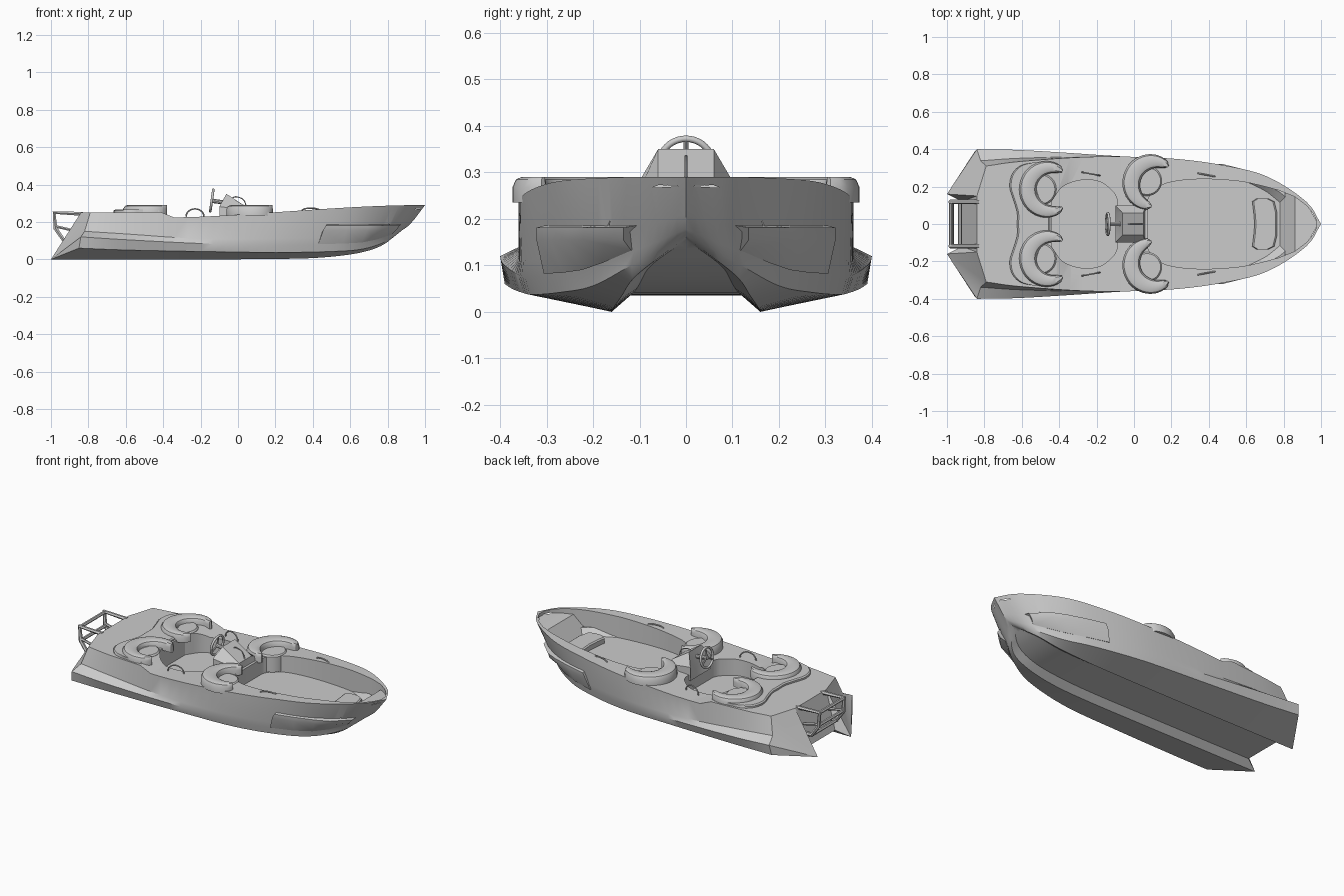
import bpy, bmesh, math
from mathutils import Vector

if "Cube" in bpy.data.objects:
    bpy.data.objects.remove(bpy.data.objects["Cube"])


def spline(keys, n=6):
    """Catmull-Rom points through the keys."""
    k = [Vector(p) for p in keys]
    k = [2 * k[0] - k[1]] + k + [2 * k[-1] - k[-2]]
    out = []
    for a, b, c, d in zip(k, k[1:], k[2:], k[3:]):
        for i in range(n):
            t = i / n
            out.append(0.5 * (2 * b + (c - a) * t + (2 * a - 5 * b + 4 * c - d) * t * t
                              + (3 * b - a - 3 * c + d) * t ** 3))
    return out + [k[-2]]


def smooth(ob, angle=32):
    bpy.ops.object.select_all(action='DESELECT')
    ob.select_set(True)
    bpy.context.view_layer.objects.active = ob
    bpy.ops.object.shade_smooth_by_angle(angle=math.radians(angle))


def loft(name, rings, closed=True, mirror=False, extra=()):
    """Skin a list of equal-length rings, optionally mirrored in y."""
    bm = bmesh.new()
    m = len(rings[0])
    for s in ((1, -1) if mirror else (1,)):
        v = [[bm.verts.new((p[0], p[1] * s, p[2])) for p in r] for r in rings]
        for a, b in zip(v, v[1:]):
            for j in range(m if closed else m - 1):
                k = (j + 1) % m
                bm.faces.new((a[j], a[k], b[k], b[j]))
        if closed:
            bm.faces.new(v[0])
            bm.faces.new(v[-1])
        for f in extra:
            bm.faces.new([v[0][i] for i in f])
    bmesh.ops.remove_doubles(bm, verts=bm.verts, dist=1e-4)
    bmesh.ops.recalc_face_normals(bm, faces=bm.faces)
    me = bpy.data.meshes.new(name)
    bm.to_mesh(me)
    bm.free()
    ob = bpy.data.objects.new(name, me)
    bpy.context.collection.objects.link(ob)
    smooth(ob)
    return ob


def tube(name, pts, r, res=3):
    cu = bpy.data.curves.new(name, 'CURVE')
    cu.dimensions = '3D'
    cu.bevel_depth, cu.bevel_resolution, cu.use_fill_caps = r, res, True
    sp = cu.splines.new('POLY')
    sp.points.add(len(pts) - 1)
    for q, p in zip(sp.points, pts):
        q.co = (*p, 1)
    ob = bpy.data.objects.new(name, cu)
    bpy.context.collection.objects.link(ob)
    bpy.ops.object.select_all(action='DESELECT')
    ob.select_set(True)
    bpy.context.view_layer.objects.active = ob
    bpy.ops.object.convert(target='MESH')
    smooth(bpy.context.object)


# Hull: long lines from stern to bow, twin keels with a tunnel between
tunnel = spline([(-.92, .12, .035), (-.6, .12, .035), (-.2, .12, .035), (.2, .12, .036),
                 (.45, .112, .042), (.63, .1, .06), (.76, .075, .1), (.86, 0, .155)])
keel = spline([(-1, .16, 0), (-.6, .16, 0), (-.2, .16, 0), (.2, .16, .002),
               (.45, .155, .01), (.65, .138, .035), (.78, .105, .08), (.87, 0, .16)])
chine = spline([(-.85, .39, .06), (-.6, .375, .05), (-.2, .355, .042), (.2, .33, .037),
                (.5, .27, .042), (.67, .2, .056), (.8, .118, .1), (.89, 0, .165)])
chine_top = spline([(-.84, .4, .12), (-.6, .395, .105), (-.2, .37, .085), (.2, .34, .075),
                    (.5, .28, .08), (.68, .207, .092), (.82, .112, .13), (.91, 0, .178)])
side = spline([(-.82, .338, .15), (-.6, .352, .136), (-.2, .36, .11), (.2, .345, .11),
               (.5, .29, .12), (.7, .22, .14), (.85, .12, .175), (.94, 0, .21)])
rail = spline([(-.79, .31, .22), (-.6, .335, .22), (-.2, .36, .228), (.2, .35, .252),
               (.5, .31, .272), (.72, .25, .284), (.92, .12, .29), (1, 0, .29)])
for p in rail:                                   # raised aft deck
    p.z += .03 * min(1, max(0, (-.37 - p.x) / .03))
deck = [Vector((p.x - .05 * max(0, 1 - i / 4), min(.15, p.y / 2), p.z)) for i, p in enumerate(rail)]
flat = lambda line: [Vector((p.x, 0, p.z)) for p in line]
lines = [flat(tunnel), tunnel, keel, chine, chine_top, side, rail, deck, flat(deck)]
hull = loft("hull", list(zip(*lines)), closed=False, mirror=True,
            extra=[(0, 1, 7, 8), (1, 2, 7), (2, 3, 4), (2, 4, 5), (2, 5, 6, 7)])


# Cockpit and bow well, cut out of the deck
def cut_well(keys):
    rings = [[(x, y, z), (x, -y, z), (x, -y, .5), (x, y, .5)] for x, y, z in keys]
    cutter = loft("well_cutter", rings)
    cutter.hide_render = True
    mod = hull.modifiers.new("well", 'BOOLEAN')
    mod.operation, mod.solver, mod.object = 'DIFFERENCE', 'EXACT', cutter
    bpy.context.view_layer.objects.active = hull
    bpy.ops.object.modifier_apply(modifier=mod.name)
    bpy.data.objects.remove(cutter)


cut_well(spline([(-.44, .12, .13), (-.38, .2, .13), (-.28, .235, .13), (-.18, .225, .13),
                 (-.11, .17, .13), (-.09, .13, .13)], 4))
cut_well(spline([(.075, .13, .15), (.1, .17, .15), (.18, .22, .15), (.35, .24, .15), (.55, .23, .15),
                 (.68, .205, .15), (.78, .178, .15)], 4)
         + [Vector(p) for p in ((.86, .145, .255), (.92, .1, .265), (.955, .06, .268), (.975, .02, .27))])
smooth(hull)

# Bow side pods: a ledge with an undercut face
loft("side_pods", list(zip(
    [(.475, .295, .188), (.58, .265, .188), (.70, .215, .188), (.78, .17, .188), (.87, .095, .188)],
    [(.47, .322, .181), (.58, .294, .181), (.70, .256, .181), (.775, .222, .181), (.865, .135, .181)],
    [(.455, .322, .155), (.58, .292, .155), (.69, .256, .155), (.765, .22, .155), (.845, .135, .155)],
    [(.43, .306, .082), (.56, .266, .084), (.66, .224, .09), (.74, .178, .106), (.82, .118, .132)],
    [(.43, .25, .1), (.56, .2, .1), (.66, .17, .12), (.74, .12, .13), (.8, .08, .15)])), mirror=True)


# Seats: crescent backrests around round pads
def backrest(name, cx, cy, r, w, a0, a1, z0, z1):
    rings = []
    for i in range(29):
        t = i / 28
        a = math.radians(a0 + (a1 - a0) * t)
        h = .006 + w / 2 * math.sqrt(math.sin(math.pi * t) + 1e-9)
        zm = z0 + (z1 - z0) * .6
        prof = [(-h, z0), (-h, zm), (-.8 * h, z1 - .005), (-.5 * h, z1),
                (.5 * h, z1), (.8 * h, z1 - .005), (h, zm), (h, z0)]
        rings.append([(cx + (r + d) * math.cos(a), cy + (r + d) * math.sin(a), z) for d, z in prof])
    loft(name, rings, mirror=True)


def pad(name, cx, cy, r, z0, z1):
    rings = [[(cx + q * math.cos(i * math.pi / 16), cy + q * math.sin(i * math.pi / 16), z)
              for i in range(32)] for q, z in ((r, z0), (r, z1 - .008), (r - .008, z1))]
    loft(name, rings, mirror=True)


backrest("rear_backrests", -.45, .185, .118, .08, 55, 305, .24, .29)
pad("rear_seat_pads", -.5, .185, .085, .135, .262)
backrest("front_backrests", .105, .215, .12, .085, 50, 265, .235, .29)
pad("front_seat_pads", .07, .23, .08, .155, .255)


# Flat slabs: wavy surround behind the rear seats, bow cushion
def slab(name, rows, z0, z1, inset=.008):
    """rows: (y, x_back, x_front)"""
    out = [(xb, y) for y, xb, xf in rows] + [(xf, y) for y, xb, xf in rows[::-1]]
    cx = sum(p[0] for p in out) / len(out)
    top = [(x + (inset if x < cx else -inset), y, z1) for x, y in out]
    loft(name, [[(x, y, z0) for x, y in out], [(x, y, z1 - .006) for x, y in out], top])


half = spline([(0, -.625, -.45), (.06, -.625, -.455), (.13, -.645, -.5), (.2, -.665, -.52),
               (.27, -.65, -.5), (.315, -.6, -.43), (.33, -.52, -.42)], 4)
slab("rear_seat_surround", [(-r[0], r[1], r[2]) for r in half[:0:-1]] + [tuple(r) for r in half], .24, .266)
slab("bow_cushion", [(-.135, .655, .72), (-.12, .632, .75), (-.06, .64, .765), (0, .645, .765),
                     (.06, .64, .765), (.12, .632, .75), (.135, .655, .72)], .145, .185)

# Helm console, wheel and grab rail
loft("console", [[(-.1, y, .2), (.068, y, .2), (.062, y, .262), (-.1, y, .282)] if abs(y) > .09 else
                 [(-.1, y, .2), (.068, y, .2), (.05, y, .278), (-.062, y, .35)]
                 for y in (-.1, -.06, .06, .1)])
bpy.ops.mesh.primitive_torus_add(major_radius=.058, minor_radius=.007, major_segments=40, minor_segments=10,
                                 location=(-.14, 0, .315), rotation=(0, math.radians(-82), 0))
bpy.context.object.name = "steering_wheel"
smooth(bpy.context.object, 60)
tube("steering_column", [(-.145, 0, .314), (-.06, 0, .302)], .012)
for i in range(3):
    a = math.radians(90 + 120 * i)
    tube("wheel_spoke", [(-.14, 0, .315), (-.14 + .008 * math.sin(a), .056 * math.cos(a),
                                           .315 + .056 * math.sin(a))], .005)
tube("console_rail", spline([(-.035, 0, .325), (-.01, 0, .335), (.03, 0, .318), (.045, 0, .28)], 4), .003)

# Grab handles on the side decks
for x, y, z, h in ((-.23, .268, .228, .042), (.39, .262, .26, .014)):
    for s in (1, -1):
        arc = [(x - .048 * math.cos(a), s * (y + .009 * math.cos(a)), z + h * math.sin(a))
               for a in (i * math.pi / 12 for i in range(13))]
        tube("grab_handle", arc, .004)

# Stern boarding ladder
for s in (1, -1):
    y = .118 * s
    tube("ladder_side", [(-.83, y, .243), (-.983, y, .25), (-.976, y, .165), (-.93, y, .1),
                         (-.89, y, .1)], .012, 1)
    tube("ladder_brace", [(-.86, y, .15), (-.97, y, .175)], .008, 1)
for x, z in ((-.98, .247), (-.973, .168), (-.93, .1)):
    tube("ladder_rung", [(x, -.118, z), (x, .118, z)], .01, 1)
